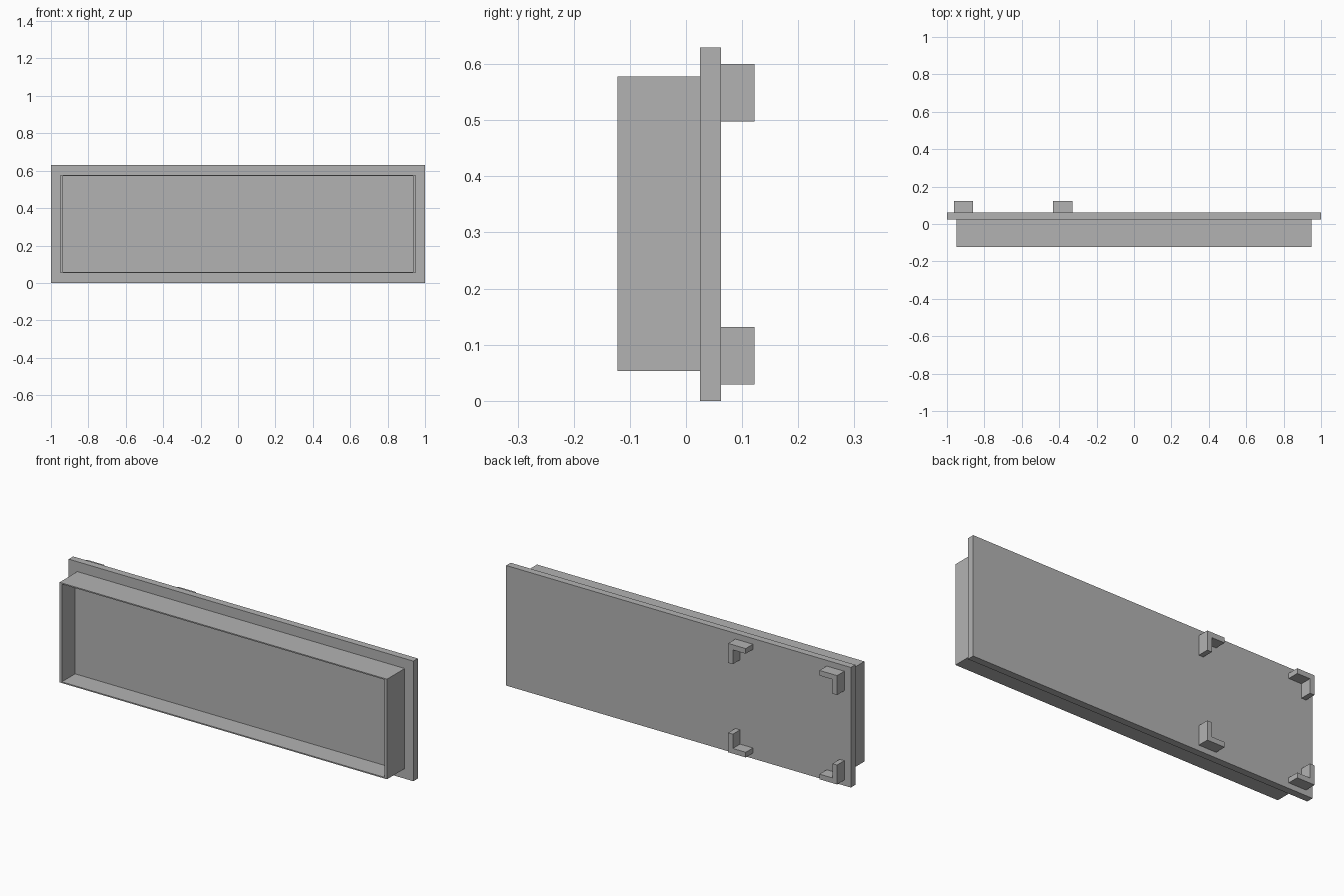
import bpy
import bmesh

cube = bpy.data.objects.get("Cube")
if cube:
    bpy.data.objects.remove(cube, do_unlink=True)

grey = bpy.data.materials.new("plain grey")
grey.use_nodes = True
colour = (0.45, 0.45, 0.45, 1)
grey.diffuse_color = colour
grey.node_tree.nodes["Principled BSDF"].inputs["Base Color"].default_value = colour


def add_object(name, bm):
    bmesh.ops.recalc_face_normals(bm, faces=bm.faces)
    mesh = bpy.data.meshes.new(name)
    bm.to_mesh(mesh)
    bm.free()
    mesh.materials.append(grey)
    obj = bpy.data.objects.new(name, mesh)
    bpy.context.collection.objects.link(obj)
    return obj


def extrude_profile(name, points, y0, y1):
    """Extrude an (x, z) outline from y0 to y1."""
    bm = bmesh.new()
    face = bm.faces.new([bm.verts.new((x, y0, z)) for x, z in points])
    result = bmesh.ops.extrude_face_region(bm, geom=[face], use_keep_orig=True)
    for v in result["geom"]:
        if isinstance(v, bmesh.types.BMVert):
            v.co.y = y1
    return add_object(name, bm)


def rectangle(x0, x1, z0, z1):
    return [(x0, z0), (x1, z0), (x1, z1), (x0, z1)]


PLATE_FRONT, PLATE_BACK = 0.025, 0.062
TRAY_FRONT, TRAY_FLOOR = -0.122, -0.012

# Back plate
extrude_profile("back_plate", rectangle(-1, 1, 0, 0.63), PLATE_FRONT, PLATE_BACK)

# Open tray: a block whose front face is inset to a thin rim and pushed in
tray = extrude_profile("tray", rectangle(-0.95, 0.95, 0.053, 0.578), TRAY_FRONT, PLATE_FRONT)
bm = bmesh.new()
bm.from_mesh(tray.data)
front = min(bm.faces, key=lambda f: f.calc_center_median().y)
bmesh.ops.inset_region(bm, faces=[front], thickness=0.009)
for v in front.verts:
    v.co.x *= 0.934 / 0.941
floor = bmesh.ops.extrude_face_region(bm, geom=[front])
for v in floor["geom"]:
    if isinstance(v, bmesh.types.BMVert):
        v.co.y = TRAY_FLOOR
if front.is_valid:
    bmesh.ops.delete(bm, geom=[front], context="FACES_ONLY")
bmesh.ops.recalc_face_normals(bm, faces=bm.faces)
bm.to_mesh(tray.data)
bm.free()

# Four corner brackets on the back, each an L with its corner facing outward
ARM, THICK = 0.102, 0.027
ell = [(0, 0), (ARM, 0), (ARM, THICK), (THICK, THICK), (THICK, ARM), (0, ARM)]
for side, corner_x, sx in (("outer", -0.962, 1), ("inner", -0.33, -1)):
    for level, corner_z, sz in (("lower", 0.029, 1), ("upper", 0.6, -1)):
        outline = [(corner_x + sx * x, corner_z + sz * z) for x, z in ell]
        extrude_profile(f"{level}_{side}_bracket", outline, PLATE_BACK, 0.122)
